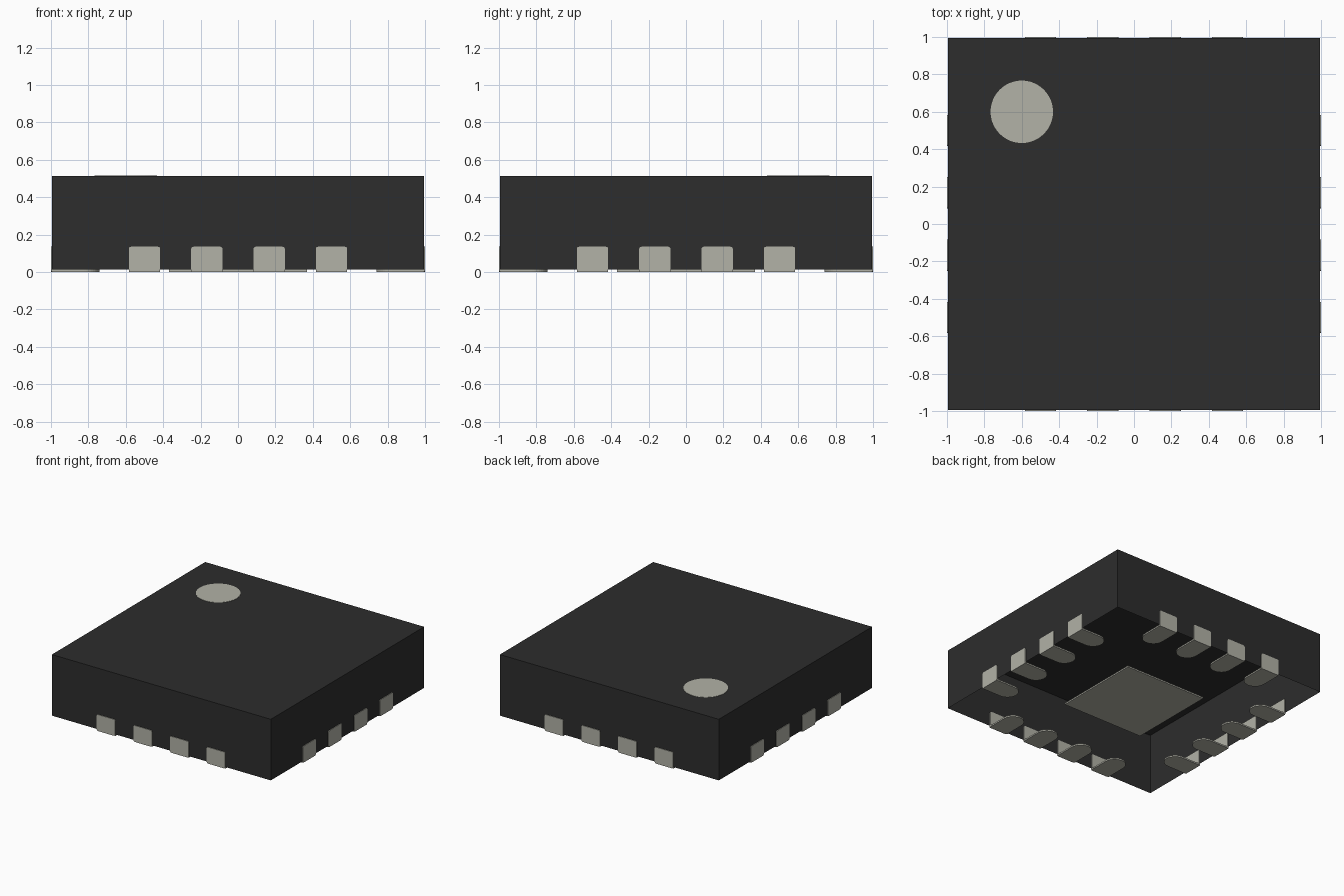
import bpy, bmesh, math
from mathutils import Matrix, Vector

cube = bpy.data.objects.get("Cube")
if cube:
    bpy.data.objects.remove(cube, do_unlink=True)


def material(name, color):
    mat = bpy.data.materials.new(name)
    mat.use_nodes = True
    mat.diffuse_color = color
    mat.node_tree.nodes["Principled BSDF"].inputs["Base Color"].default_value = color
    return mat


black = material("black plastic", (0.026, 0.026, 0.026, 1))
metal = material("pale grey metal", (0.445, 0.445, 0.385, 1))


def make_object(name, bm, mat):
    bmesh.ops.recalc_face_normals(bm, faces=bm.faces)
    mesh = bpy.data.meshes.new(name)
    bm.to_mesh(mesh)
    bm.free()
    mesh.materials.append(mat)
    obj = bpy.data.objects.new(name, mesh)
    bpy.context.collection.objects.link(obj)
    return obj


def add_box(bm, low, high):
    low, high = Vector(low), Vector(high)
    place = Matrix.Translation((low + high) / 2) @ Matrix.Diagonal((*(high - low), 1))
    return bmesh.ops.create_cube(bm, size=1, matrix=place)["verts"]


def add_prism(bm, points, offset):
    """Close an outline and extrude it along the offset."""
    face = bm.faces.new([bm.verts.new(p) for p in points])
    grown = bmesh.ops.extrude_face_region(bm, geom=[face], use_keep_orig=True)["geom"]
    moved = [v for v in grown if isinstance(v, bmesh.types.BMVert)]
    bmesh.ops.translate(bm, verts=moved, vec=offset)


def arc(cx, cy, radius, start, sweep, steps):
    return [(cx + radius * math.cos(math.radians(start + sweep * i / steps)),
             cy + radius * math.sin(math.radians(start + sweep * i / steps)))
            for i in range(steps + 1)]


SIDE = 0.995      # half width of the body
TOP = 0.514
PAD = 0.012       # thickness of the metal
HALF = 0.084      # half width of a lead
LEAD_TOP = 0.135

# Body: a thin-walled shell, open underneath
bm = bmesh.new()
add_box(bm, (-SIDE, -SIDE, PAD), (SIDE, SIDE, TOP))
bm.normal_update()
bottom = [f for f in bm.faces if f.normal.z < -0.5]
bmesh.ops.delete(bm, geom=bottom, context="FACES_ONLY")
body = make_object("body", bm, black)
# keep the shell facing outward
for poly in body.data.polygons:
    if poly.normal.dot(poly.center - Vector((0, 0, TOP / 2))) < 0:
        poly.flip()

# Round mark at one corner of the top
bm = bmesh.new()
bmesh.ops.create_cone(bm, cap_ends=True, segments=48, radius1=0.167, radius2=0.167,
                      depth=0.004, matrix=Matrix.Translation((-0.6, 0.6, TOP)))
make_object("corner_mark", bm, metal)

# Square pad in the middle of the underside
bm = bmesh.new()
add_box(bm, (-0.37, -0.37, 0), (0.37, 0.37, PAD))
make_object("centre_pad", bm, metal)


def add_lead(name, x, turn):
    bm = bmesh.new()
    # upright plate with small rounded corners
    r = 0.012
    corners = [(HALF - r, LEAD_TOP - r, 0), (r - HALF, LEAD_TOP - r, 90),
               (r - HALF, r, 180), (HALF - r, r, 270)]
    plate = [p for cx, cz, a in corners for p in arc(cx, cz, r, a, 90, 3)]
    add_prism(bm, [(x + px, -1, pz) for px, pz in plate], (0, PAD, 0))
    # flat foot with a round inner end
    foot = [(HALF, -1 + PAD / 2)] + arc(0, -0.74 - HALF, HALF, 0, 180, 20)
    foot.append((-HALF, -1 + PAD / 2))
    add_prism(bm, [(x + px, py, 0) for px, py in foot], (0, 0, PAD))
    bm.transform(Matrix.Rotation(turn, 4, "Z"))
    make_object(name, bm, metal)


# Four leads on each of the four sides
for i, side in enumerate(("front", "left", "back", "right")):
    for n in range(4):
        add_lead(f"{side}_lead_{n + 1}", (n - 1.5) / 3, i * math.pi / 2)
